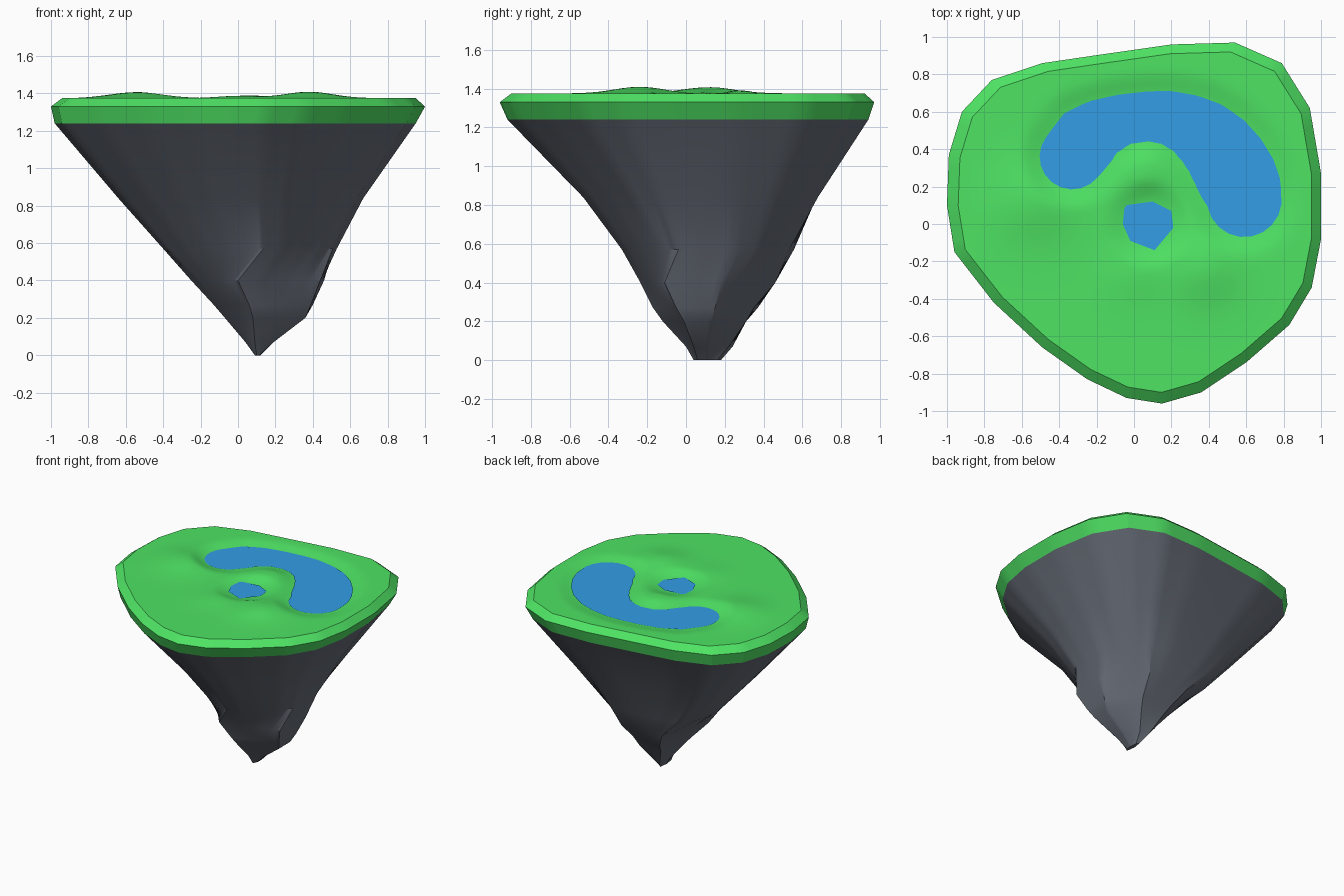
import bpy, bmesh, math
from mathutils import Vector

cube = bpy.data.objects.get("Cube")
if cube:
    bpy.data.objects.remove(cube)


def make_material(name, color):
    mat = bpy.data.materials.new(name)
    mat.use_nodes = True
    mat.diffuse_color = (*color, 1)
    mat.node_tree.nodes["Principled BSDF"].inputs["Base Color"].default_value = (*color, 1)
    return mat


GRASS = make_material("grass green", (0.077, 0.77, 0.127))
ROCK = make_material("slate grey", (0.135, 0.152, 0.185))
WATER = make_material("water blue", (0.032, 0.34, 0.79))


def loft(name, rings, mat, cap=False, angle=30):
    """Skin a list of closed rings, ordered from bottom to top."""
    bm = bmesh.new()
    loops = [[bm.verts.new(p) for p in ring] for ring in rings]
    count = len(loops[0])
    for low, high in zip(loops, loops[1:]):
        for i in range(count):
            j = (i + 1) % count
            bm.faces.new((low[i], low[j], high[j], high[i]))
    if cap:
        bm.faces.new(loops[0][::-1])
    bmesh.ops.remove_doubles(bm, verts=bm.verts, dist=0.0005)
    bmesh.ops.recalc_face_normals(bm, faces=bm.faces)
    finish(name, bm, mat, angle)


def finish(name, bm, mat, angle):
    mesh = bpy.data.meshes.new(name)
    bm.to_mesh(mesh)
    bm.free()
    mesh.materials.append(mat)
    obj = bpy.data.objects.new(name, mesh)
    bpy.context.collection.objects.link(obj)
    bpy.ops.object.select_all(action="DESELECT")
    obj.select_set(True)
    bpy.context.view_layer.objects.active = obj
    bpy.ops.object.shade_smooth_by_angle(angle=math.radians(angle))


def subdivide(points, steps):
    return [a.lerp(b, s / steps) for a, b in zip(points, points[1:]) for s in range(steps)]


# Island outline, counter-clockwise from the front
CORNERS = [(.15, -.96), (.36, -.9), (.6, -.74), (.83, -.54), (.95, -.34), (1, -.08),
           (1, .27), (.94, .62), (.79, .86), (.54, .97), (.2, .96), (-.15, .91),
           (-.49, .86), (-.76, .77), (-.92, .6), (-.99, .37), (-1, .1), (-.96, -.15),
           (-.75, -.42), (-.49, -.66), (-.25, -.83), (-.04, -.93)]
STEPS = 4
outline = subdivide([Vector(p) for p in CORNERS + CORNERS[:1]], STEPS)


def fit(z, x0, x1, y0, y1, pinch=0):
    """Squeeze the outline into a box; pinch pulls in the back left corner."""
    cx, cy = (x0 + x1) / 2, (y0 + y1) / 2
    ring = []
    for p in outline:
        k = 1 - pinch * max(0, math.cos(math.atan2(p.y, p.x) - math.pi / 4)) ** 8
        x = x0 + (p.x + 1) / 2 * (x1 - x0)
        y = y0 + (p.y + .96) / 1.93 * (y1 - y0)
        ring.append((cx + (x - cx) * k, cy + (y - cy) * k, z))
    return ring


# Outline corners that run down into the six ridges of the rock
RIDGES = [0, 4, 6, 9, 13, 16, len(CORNERS)]


def ridge_ring(z, *corners):
    """Six-sided ring, counter-clockwise from the front ridge."""
    points = [Vector((x, y, z)) for x, y in corners]
    ring = []
    for k in range(6):
        ring += subdivide([points[k], points[(k + 1) % 6]], (RIDGES[k + 1] - RIDGES[k]) * STEPS)
    return ring


# Rock underside
rim_bottom = fit(1.24, -.98, .95, -.92, .94)
loft("rock_base", [
    ridge_ring(0, (.1, .04), (.115, .06), (.12, .1), (.115, .16), (.1, .18), (.09, .11)),
    ridge_ring(.07, (.09, 0), (.19, .04), (.19, .11), (.13, .22), (.06, .24), (.04, .14)),
    ridge_ring(.2, (.08, -.12), (.36, -.01), (.36, .13), (.19, .31), (0, .31), (-.07, .14)),
    ridge_ring(.27, (.06, -.17), (.39, -.05), (.4, .15), (.21, .35), (-.03, .37), (-.13, .12)),
    ridge_ring(.4, (0, -.235), (.44, -.11), (.46, .18), (.24, .46), (-.11, .46), (-.25, .08)),
    fit(.57, -.4, .53, -.33, .575, .13),
    fit(.84, -.64, .67, -.53, .68),
    rim_bottom], ROCK, cap=True)

# Grass rim
rim_top = fit(1.375, -.94, .95, -.9, .92)
loft("grass_rim", [rim_bottom, fit(1.33, -1, 1, -.96, .97), rim_top], GRASS, angle=25)

# Water: centre line of the lake as x, y, radius, and the corners of the pond
LAKE = [(-.33, .36, .175), (-.25, .46, .18), (-.16, .52, .155), (-.05, .56, .135),
        (.07, .575, .133), (.17, .57, .143), (.27, .54, .16), (.36, .49, .183),
        (.44, .42, .2), (.5, .34, .212), (.55, .25, .217), (.58, .18, .21), (.59, .13, .2)]
POND = [(-.05, .1), (.1, .12), (.2, .07), (.21, -.02), (.11, -.14), (-.02, -.09), (-.06, 0)]
lake_path = subdivide([Vector(p) for p in LAKE], 3) + [Vector(LAKE[-1])]


def shore_distance(x, y):
    lake = min(math.hypot(x - p.x, y - p.y) - p.z for p in lake_path)
    return min(lake, math.hypot(x - .08, y) - .13)


# Hills as x, y, height and width
HILLS = [(-.54, .12, .032, .2), (.38, -.24, .034, .18),
         (.06, .27, .015, .12), (0, -.27, .012, .15)]


def ground(x, y):
    """Gentle hills that sink into a basin along the shore."""
    t = max(0, min(1, (shore_distance(x, y) + .04) / .16))
    t = t * t * (3 - 2 * t)
    hills = sum(h * math.exp(-((x - hx) ** 2 + (y - hy) ** 2) / (w * w))
                for hx, hy, h, w in HILLS)
    return 1.352 + t * (.023 + hills * min(1, (1 - math.hypot(x, y)) * 5))


# Grass surface, made of rings shrinking towards the middle
RINGS = 40
meadow = [rim_top]
for r in range(1, RINGS + 1):
    k = 1 - r / RINGS
    meadow.append([(x * k, y * k, ground(x * k, y * k)) for x, y, _ in rim_top])
loft("grass_top", meadow, GRASS, angle=60)

WATER_Z = 1.361


def flat_water(name, ring):
    bm = bmesh.new()
    bm.faces.new([bm.verts.new((x, y, WATER_Z)) for x, y in ring])
    bmesh.ops.triangulate(bm, faces=bm.faces)
    finish(name, bm, WATER, 30)


# Curved lake: both banks plus a rounded end at each tip
outer, inner = [], []
for i, p in enumerate(lake_path):
    d = (lake_path[min(i + 2, len(lake_path) - 1)] - lake_path[max(i - 2, 0)]).xy.normalized()
    side = Vector((-d.y, d.x)) * p.z
    outer.append(p.xy + side)
    inner.append(p.xy - side)


def round_end(p, start):
    a0 = math.atan2(start.y - p.y, start.x - p.x)
    return [p.xy + Vector((math.cos(a0 - math.pi * s / 10), math.sin(a0 - math.pi * s / 10))) * p.z
            for s in range(1, 10)]


flat_water("lake", outer + round_end(lake_path[-1], outer[-1]) + inner[::-1]
           + round_end(lake_path[0], inner[0]))

# Small pond
flat_water("pond", POND)
